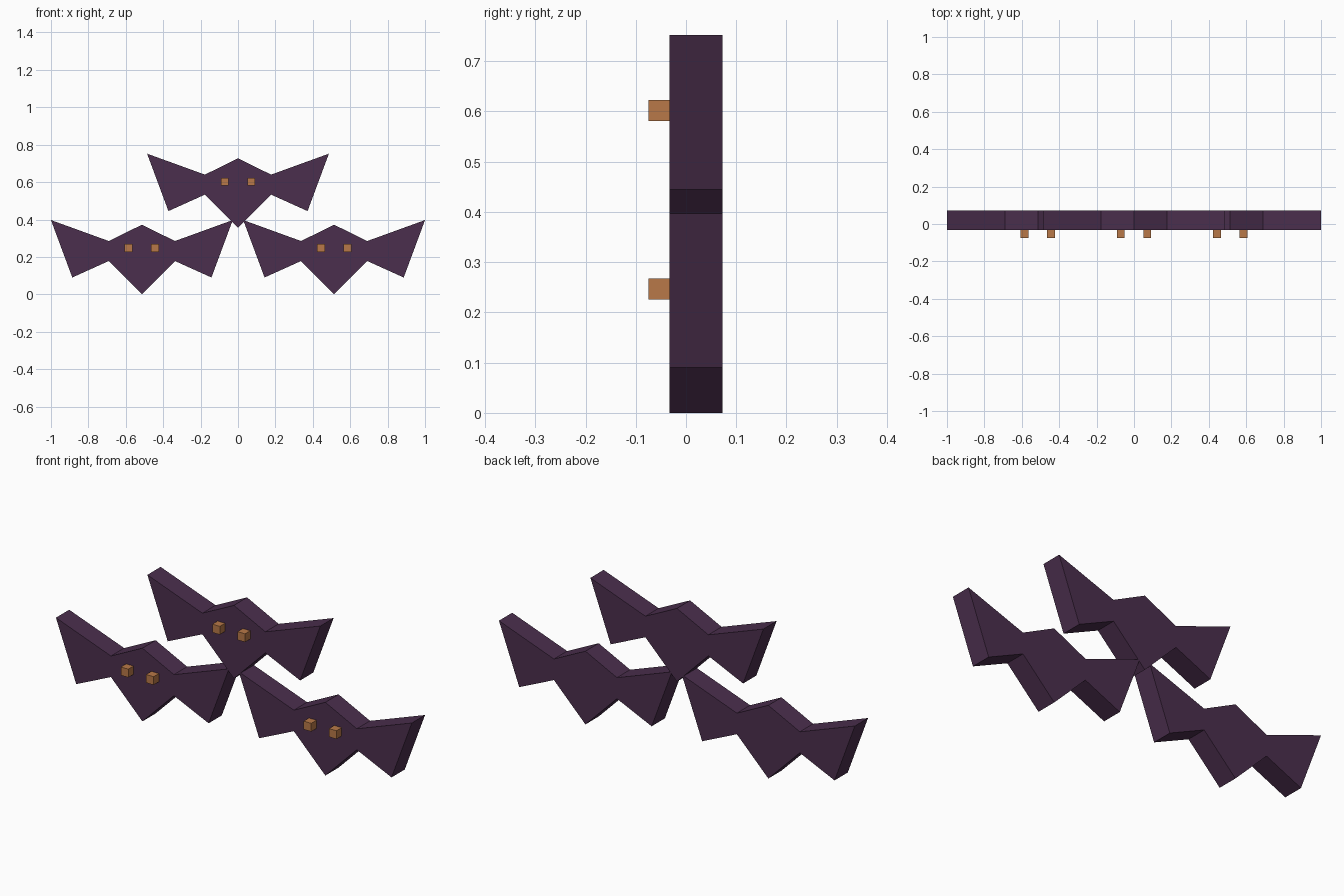
import bpy, bmesh

if "Cube" in bpy.data.objects:
    bpy.data.objects.remove(bpy.data.objects["Cube"])

# Right half of the bat outline, bottom point to head peak (x, z)
HALF = [(0, 0), (0.177, 0.178), (0.372, 0.09), (0.486, 0.397), (0.177, 0.285), (0, 0.372)]
OUTLINE = HALF + [(-x, z) for x, z in reversed(HALF[1:-1])]
FRONT, BACK = -0.033, 0.073
EYE = 0.042


def material(name, color):
    mat = bpy.data.materials.new(name)
    mat.diffuse_color = (*color, 1)
    mat.use_nodes = True
    mat.node_tree.nodes["Principled BSDF"].inputs["Base Color"].default_value = mat.diffuse_color
    return mat


def add_object(name, bm, mat, location):
    bmesh.ops.recalc_face_normals(bm, faces=bm.faces)
    mesh = bpy.data.meshes.new(name)
    bm.to_mesh(mesh)
    bm.free()
    mesh.materials.append(mat)
    obj = bpy.data.objects.new(name, mesh)
    obj.location = location
    bpy.context.collection.objects.link(obj)
    return obj


def bat(label, cx, cz):
    # Flat silhouette extruded to a thick plate
    bm = bmesh.new()
    face = bm.faces.new([bm.verts.new((x, FRONT, z)) for x, z in OUTLINE])
    ext = bmesh.ops.extrude_face_region(bm, geom=[face])["geom"]
    verts = [g for g in ext if isinstance(g, bmesh.types.BMVert)]
    bmesh.ops.translate(bm, verts=verts, vec=(0, BACK - FRONT, 0))
    add_object(label + "_bat_body", bm, purple, (cx, 0, cz))
    # Cube eyes on the front face
    for side, sx in (("left", -1), ("right", 1)):
        bm = bmesh.new()
        bmesh.ops.create_cube(bm, size=EYE)
        add_object(f"{label}_bat_{side}_eye", bm, orange,
                   (cx + sx * 0.071, FRONT - EYE / 2, cz + 0.247))


purple = material("purple", (0.07, 0.028, 0.075))
orange = material("orange", (0.48, 0.19, 0.065))

# Two bats below, one above
bat("lower_left", -0.514, 0)
bat("lower_right", 0.514, 0)
bat("upper", 0, 0.355)
